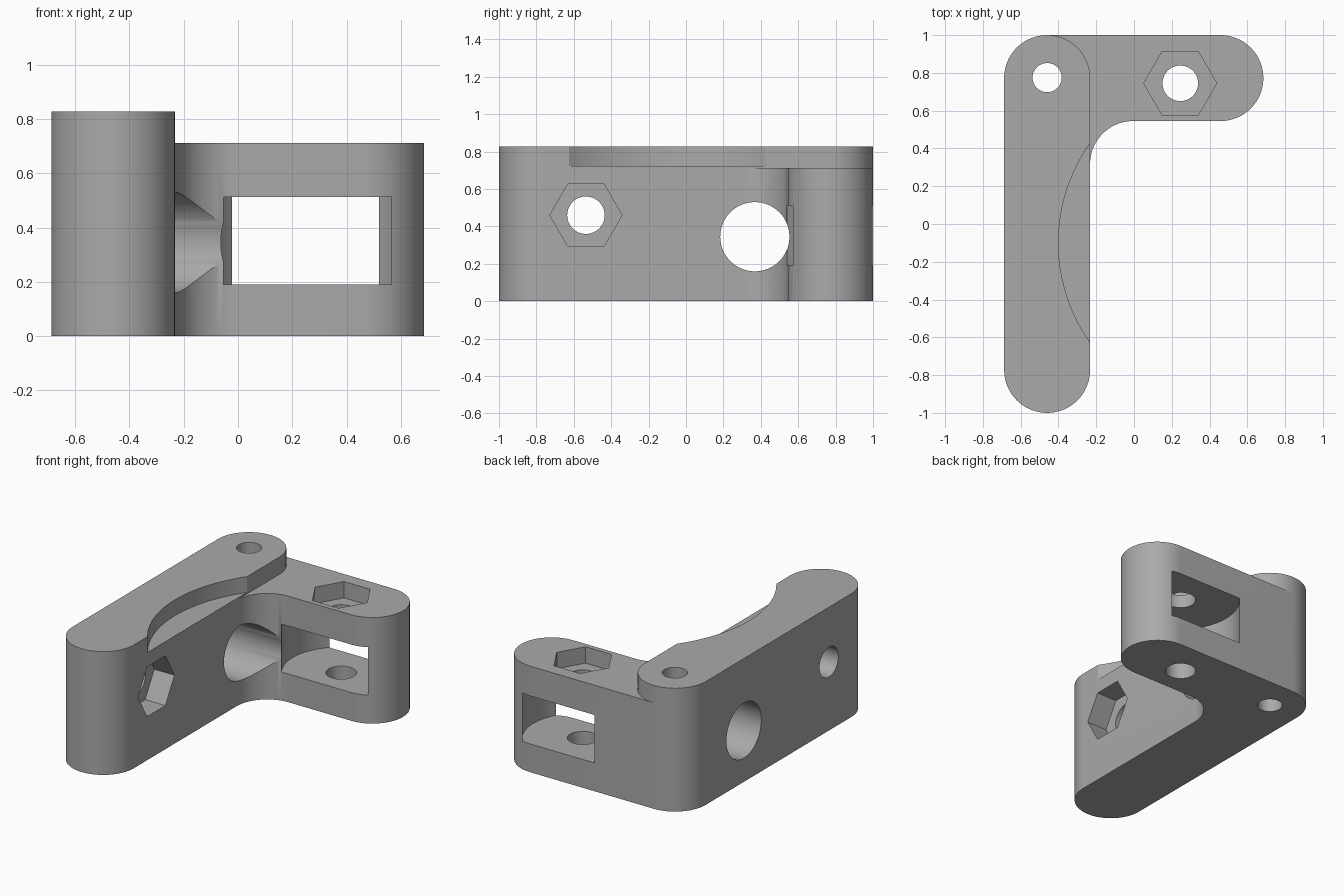
import bpy, bmesh
from math import pi, cos, sin
from mathutils import Matrix, Vector

cube = bpy.data.objects.get("Cube")
if cube:
    bpy.data.objects.remove(cube)

grey = bpy.data.materials.new("plain grey")
grey.use_nodes = True
colour = (0.4, 0.4, 0.4, 1)
grey.diffuse_color = colour
grey.node_tree.nodes["Principled BSDF"].inputs["Base Color"].default_value = colour

R = 0.2275                    # radius of the rounded ends and inner fillet
X_MAIN, X_ARM, Y_ARM = -0.46, 0.4575, 0.7725
X_IN = X_MAIN + R             # inner face of the main arm
Y_IN = Y_ARM - R              # inner face of the side arm
TOP, ARM_TOP = 0.828, 0.712


def arc(cx, cy, r, start, end, steps=32):
    """Points along an arc, angles in degrees."""
    angles = [(start + (end - start) * i / steps) * pi / 180 for i in range(steps + 1)]
    return [(cx + r * cos(a), cy + r * sin(a)) for a in angles]


def prism(name, outline, z0, z1):
    """Extrude a flat outline from z0 to z1."""
    bm = bmesh.new()
    face = bm.faces.new([bm.verts.new((x, y, z0)) for x, y in outline])
    new = bmesh.ops.extrude_face_region(bm, geom=[face])["geom"]
    verts = [v for v in new if isinstance(v, bmesh.types.BMVert)]
    bmesh.ops.translate(bm, verts=verts, vec=(0, 0, z1 - z0))
    bmesh.ops.recalc_face_normals(bm, faces=bm.faces)
    mesh = bpy.data.meshes.new(name)
    bm.to_mesh(mesh)
    bm.free()
    mesh.materials.append(grey)
    obj = bpy.data.objects.new(name, mesh)
    bpy.context.collection.objects.link(obj)
    return obj


def rod(name, centre, radius, low, high, axis="Z", sides=96):
    """Cylinder or hexagonal prism along Z or X, from low to high on that axis."""
    ring = arc(0, 0, radius, 0, 360, sides)[:-1]
    obj = prism(name, ring, low, high)
    if axis == "X":           # local z -> x, local x -> y, local y -> z
        obj.data.transform(Matrix(((0, 0, 1, 0), (1, 0, 0, 0), (0, 1, 0, 0), (0, 0, 0, 1))))
        obj.data.transform(Matrix.Translation(Vector((0, *centre))))
    else:
        obj.data.transform(Matrix.Translation(Vector((*centre, 0))))
    return obj


# L-shaped body with rounded ends and a filleted inner corner
outline = (arc(X_MAIN, -Y_ARM, R, 180, 360)
           + arc(X_IN + R, Y_IN - R, R, 180, 90)
           + arc(X_ARM, Y_ARM, R, -90, 90)
           + arc(X_MAIN, Y_ARM, R, 90, 180))
body = prism("angle_bracket", outline, 0, TOP)

# Step that lowers the side arm around the rounded end of the main arm
step = (arc(X_MAIN, Y_ARM, R, 90, 0)
        + [(X_IN, Y_IN - R), (1, 0.2), (1, 1.2), (X_MAIN, 1.2)])

hinge, bolt, swivel = (X_MAIN, 0.775), (0.245, 0.745), (-0.535, 0.46)
cutters = [
    prism("arm_step", step, ARM_TOP, 1),
    rod("curved_recess", (0.511, -0.1), 0.911, 0.722, 1, sides=192),
    rod("slot", (bolt[0], 0.75), 0.366, 0.19, 0.512, sides=128),
    rod("cross_bore", (0.368, 0.345), 0.185, -1, 1, "X"),
    rod("corner_hole", hinge, 0.077, -1, 2),
    rod("arm_bolt_hole", bolt, 0.094, -1, 2),
    rod("arm_nut_pocket", bolt, 0.193, ARM_TOP - 0.11, 1, sides=6),
    rod("side_bolt_hole", swivel, 0.1, -1, 1, "X"),
    rod("side_nut_pocket", swivel, 0.193, X_IN - 0.15, 0, "X", 6),
]

# Cut every hole and pocket, then discard the cutters
bpy.ops.object.select_all(action="DESELECT")
body.select_set(True)
bpy.context.view_layer.objects.active = body
for cutter in cutters:
    cutter.hide_render = True
    mod = body.modifiers.new(cutter.name, "BOOLEAN")
    mod.operation = "DIFFERENCE"
    mod.solver = "EXACT"
    mod.object = cutter
    bpy.ops.object.modifier_apply(modifier=mod.name)
    bpy.data.objects.remove(cutter)

bpy.ops.object.shade_smooth_by_angle(angle=pi / 6)
